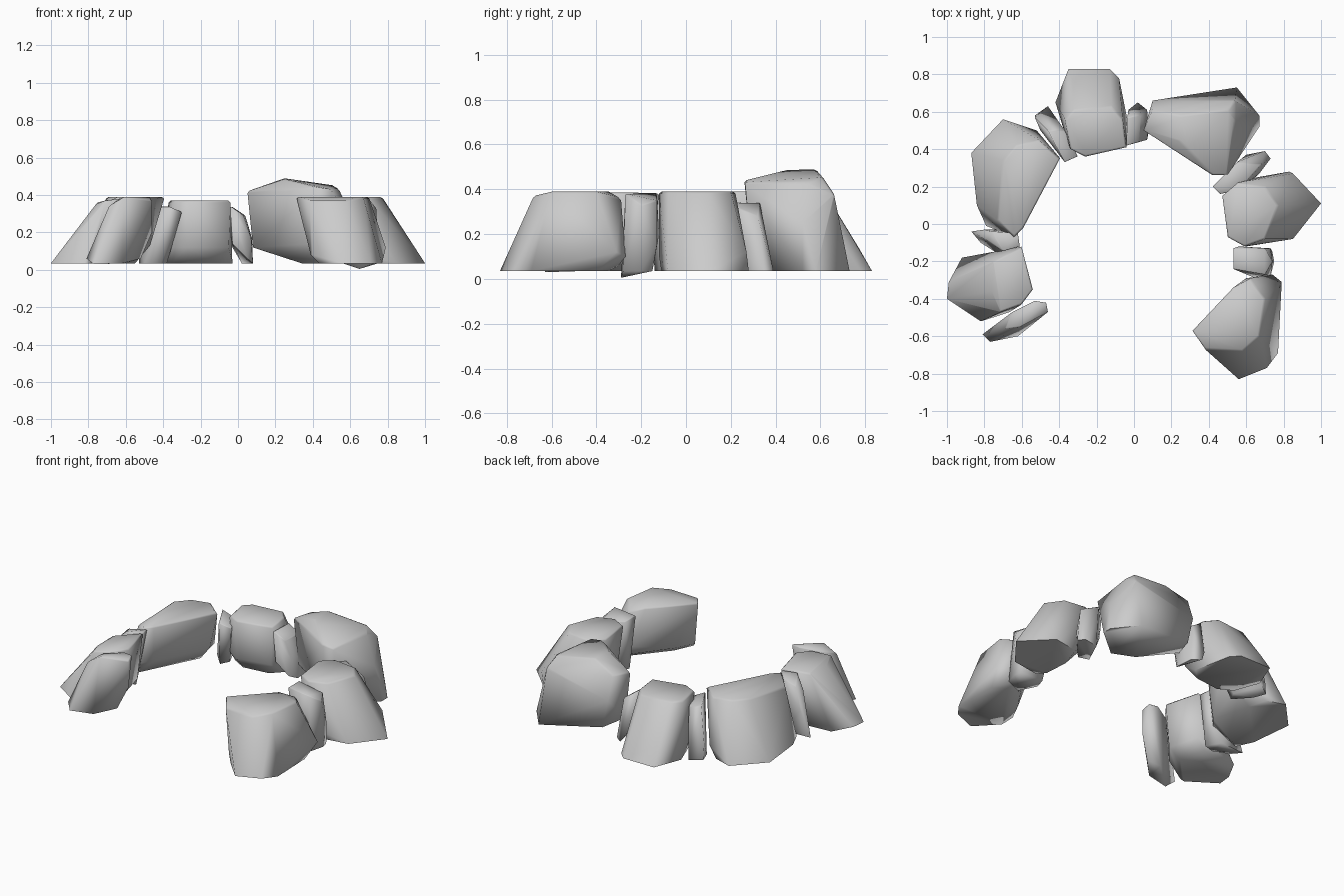
import bpy, bmesh, math
from mathutils import Vector


def stone(name, base, top, z0=0.035, z1=0.38, mid=(), chamfer=0.01, undercut=0.045):
    """Convex boulder from a base outline, a top outline and a few extra corners."""
    pts = [(p[0], p[1], p[2] if len(p) > 2 else z0) for p in base]
    pts += [(p[0], p[1], p[2] if len(p) > 2 else z1) for p in top]
    pts += list(mid)
    bm = bmesh.new()
    for p in pts:
        bm.verts.new(p)
    res = bmesh.ops.convex_hull(bm, input=bm.verts[:])
    junk = {g for g in res["geom_interior"] + res["geom_unused"]
            if isinstance(g, bmesh.types.BMVert)}
    bmesh.ops.delete(bm, geom=list(junk), context='VERTS')
    bmesh.ops.dissolve_limit(bm, angle_limit=math.radians(4), verts=bm.verts[:], edges=bm.edges[:])

    def wear(test, width):
        edges = [e for e in bm.edges if len(e.link_faces) == 2 and e.calc_face_angle(0) > 0.6 and test(e)]
        if width and edges:
            bmesh.ops.bevel(bm, geom=edges, offset=width, segments=1, affect='EDGES', profile=0.5)

    # wear down the upper rim and the foot on the side facing the ring's centre
    wear(lambda e: min(v.co.z for v in e.verts) > z1 - 0.09, chamfer)
    mean = sum((v.co.to_2d() for v in bm.verts), Vector((0, 0))) / len(bm.verts)
    wear(lambda e: max(v.co.z for v in e.verts) < z0 + 0.03
         and ((e.verts[0].co + e.verts[1].co) / 2).to_2d().length < mean.length - 0.03, undercut)
    bmesh.ops.recalc_face_normals(bm, faces=bm.faces[:])
    me = bpy.data.meshes.new(name)
    bm.to_mesh(me)
    bm.free()
    ob = bpy.data.objects.new(name, me)
    bpy.context.collection.objects.link(ob)
    bpy.ops.object.select_all(action='DESELECT')
    ob.select_set(True)
    bpy.context.view_layer.objects.active = ob
    bpy.ops.object.shade_smooth_by_angle(angle=math.radians(85))
    return ob


# Large boulders, going round from the front right
stone("boulder_front_right",
      [(.40, -.66), (.56, -.83), (.71, -.77), (.77, -.69), (.76, -.40), (.64, -.32), (.45, -.55)],
      [(.31, -.57), (.38, -.67, .37), (.58, -.68, .37), (.67, -.60), (.70, -.40), (.62, -.29, .36), (.53, -.34)],
      z1=.39, mid=[(.79, -.31, .12), (.74, -.27, .10), (.60, -.29, .14)])
stone("boulder_right",
      [(1.0, .11), (.83, .28), (.66, .25), (.61, .10), (.62, -.06), (.66, -.11), (.85, -.08)],
      [(.77, .10), (.70, .20), (.55, .22), (.47, .15), (.50, -.07), (.59, -.12), (.70, -.08)],
      z1=.39, mid=[(.85, .27, .12), (.53, .17, .14), (.54, -.07, .12), (.60, -.12, .1)], undercut=0)
stone("boulder_back_right",
      [(.34, .42), (.48, .36), (.67, .52), (.67, .58), (.55, .73), (.14, .66, .10), (.08, .51, .12)],
      [(.05, .50, .42), (.10, .61, .43), (.25, .58, .49), (.50, .61, .455), (.54, .55, .43),
       (.50, .26, .43), (.42, .26, .44), (.25, .44, .485)],
      z1=.46, mid=[(.10, .66, .28), (.54, .66, .38), (.62, .52, .25), (.20, .42, .17), (.42, .29, .14)],
      undercut=0)
stone("boulder_back",
      [(-.35, .83), (-.13, .83), (-.08, .78), (-.03, .53), (-.10, .46), (-.27, .44), (-.36, .49), (-.42, .65)],
      [(-.32, .61), (-.12, .63), (-.06, .56), (-.04, .41), (-.26, .36), (-.34, .40), (-.37, .56)],
      z1=.37, mid=[(-.33, .77, .14), (-.13, .77, .14), (-.05, .41, .12), (-.27, .37, .12), (-.35, .42, .12)],
      undercut=0)
stone("boulder_back_left",
      [(-.87, .38), (-.70, .56), (-.58, .52), (-.55, .40), (-.70, .10), (-.74, .02), (-.79, -.01), (-.84, .10)],
      [(-.70, .34), (-.63, .42), (-.51, .45), (-.395, .35), (-.59, -.02), (-.64, -.07), (-.73, .02, .35)],
      z1=.39, mid=[(-.47, .38, .13), (-.61, .0, .15), (-.66, -.06, .15), (-.52, .50, .1)], undercut=0)
stone("boulder_left",
      [(-1.0, -.40), (-.99, -.31), (-.92, -.18), (-.62, -.16), (-.57, -.35), (-.68, -.48), (-.82, -.52)],
      [(-.76, -.36, .35), (-.75, -.20, .36), (-.60, -.12), (-.54, -.35), (-.60, -.43), (-.71, -.47, .37)],
      z1=.385, undercut=.06)

# Thin wedge stones filling the gaps
thin = dict(chamfer=.005, undercut=0)
stone("wedge_right_front",
      [(.56, -.22), (.58, -.15), (.74, -.15), (.75, -.20), (.73, -.28), (.65, -.29, .005)],
      [(.53, -.13), (.53, -.24), (.70, -.27), (.74, -.20, .33), (.70, -.13, .35)], z1=.38,
      mid=[(.56, -.12, .2), (.73, -.13, .15)], **thin)
stone("wedge_right_back",
      [(.53, .22), (.60, .20), (.73, .35), (.70, .39), (.60, .37)],
      [(.42, .20), (.46, .16), (.56, .18), (.68, .32, .28), (.55, .33)], z1=.34,
      mid=[(.46, .23, .2), (.67, .27, .15)], **thin)
stone("wedge_back_right",
      [(.07, .61), (.02, .65), (.08, .50), (.05, .45, .06), (-.03, .43, .14), (-.03, .61, .12)],
      [(-.04, .42), (-.035, .57), (.03, .44, .29), (.04, .58, .29)], z1=.34,
      mid=[(.07, .45, .17), (.075, .56, .17), (-.045, .5, .22)], **thin)
stone("wedge_back_left",
      [(-.53, .58), (-.46, .63), (-.38, .46), (-.41, .40), (-.50, .50)],
      [(-.37, .33), (-.30, .36, .31), (-.37, .50, .31), (-.46, .50)], z1=.34,
      mid=[(-.53, .57, .14)], **thin)
stone("wedge_left",
      [(-.87, -.04), (-.82, -.10), (-.72, -.14), (-.65, -.12), (-.70, -.03)],
      [(-.62, -.05), (-.61, -.12), (-.70, -.145), (-.76, -.04, .34), (-.78, -.09, .31)], z1=.375,
      mid=[(-.80, -.03, .2), (-.74, -.15, .2)], **thin)
stone("wedge_front_left",
      [(-.81, -.59, .06), (-.77, -.63, .03), (-.62, -.60), (-.52, -.50, .06), (-.60, -.47)],
      [(-.53, -.41), (-.47, -.42), (-.46, -.47, .37), (-.61, -.55), (-.69, -.56, .34), (-.65, -.47, .37)],
      z1=.39, mid=[(-.46, -.47, .2)], **thin)
